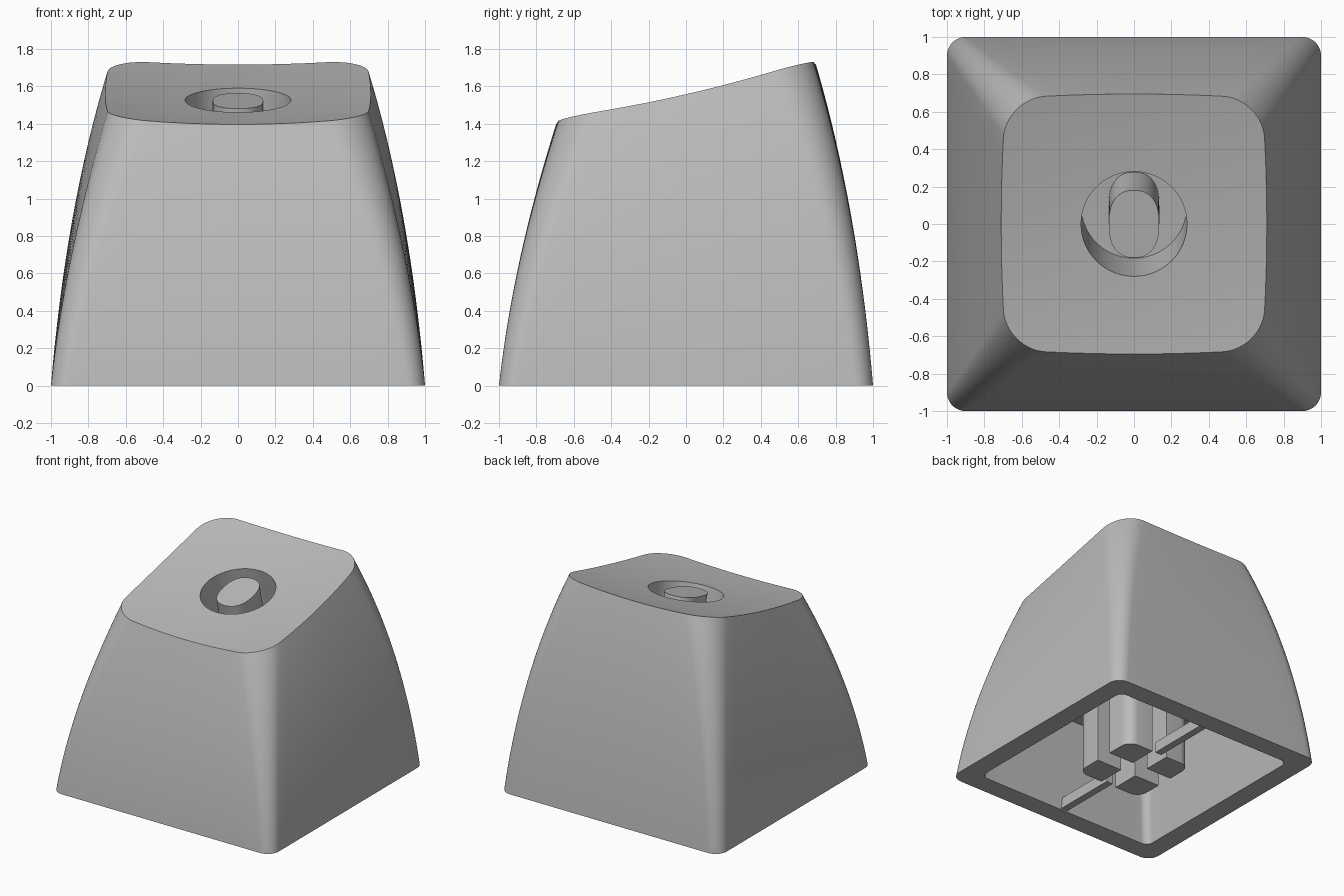
import bpy
import bmesh
import math

cube = bpy.data.objects.get("Cube")
if cube:
    bpy.data.objects.remove(cube, do_unlink=True)

grey = bpy.data.materials.new("matte_grey")
grey.use_nodes = True
COLOUR = (0.5, 0.5, 0.5, 1)
grey.diffuse_color = COLOUR
grey.node_tree.nodes["Principled BSDF"].inputs["Base Color"].default_value = COLOUR


def finish(name, bm):
    bmesh.ops.recalc_face_normals(bm, faces=bm.faces)
    mesh = bpy.data.meshes.new(name)
    bm.to_mesh(mesh)
    bm.free()
    mesh.materials.append(grey)
    obj = bpy.data.objects.new(name, mesh)
    bpy.context.collection.objects.link(obj)
    bpy.ops.object.select_all(action="DESELECT")
    obj.select_set(True)
    bpy.context.view_layer.objects.active = obj
    bpy.ops.object.shade_smooth_by_angle(angle=math.radians(30))
    return obj


def rounded_rect(hx, hy, radius, bulge=0.0, arc=12, side=12):
    """Outline of a rounded rectangle whose sides may bow outwards."""
    points = []
    for quarter in range(4):
        a0 = quarter * math.pi / 2
        sx, sy = ((1, 1), (-1, 1), (-1, -1), (1, -1))[quarter]
        for i in range(arc + 1):
            a = a0 + i / arc * math.pi / 2
            points.append((sx * (hx - radius) + radius * math.cos(a),
                           sy * (hy - radius) + radius * math.sin(a)))
        nx, ny = ((-1, 1), (-1, -1), (1, -1), (1, 1))[quarter]
        end = a0 + math.pi / 2
        ex = nx * (hx - radius) + radius * math.cos(end)
        ey = ny * (hy - radius) + radius * math.sin(end)
        x, y = points[-1]
        for i in range(1, side):
            f = i / side
            points.append((x + (ex - x) * f, y + (ey - y) * f))
    return [(x + bulge * x / hx * (1 - (y / hy) ** 2),
             y + bulge * y / hy * (1 - (x / hx) ** 2)) for x, y in points]


def dish(x, y):
    """Height of the tilted, hollowed top."""
    return 1.52 + 0.23 * y + 0.075 * (x * x + y * y)


def oval(angles, rx, ry, power):
    points = []
    for a in angles:
        c, s = math.cos(a), math.sin(a)
        r = (abs(c / rx) ** power + abs(s / ry) ** power) ** (-1 / power)
        points.append((r * c, r * s))
    return points


def blend(a, b, f):
    return [(p[0] + (q[0] - p[0]) * f, p[1] + (q[1] - p[1]) * f) for p, q in zip(a, b)]


def on_dish(outline):
    return [(x, y, dish(x, y)) for x, y in outline]


def sunk(outline, depth=0.42, lean=0.097):
    return [(x, y + lean, dish(x, y) - depth) for x, y in outline]


def flat(outline, z):
    return [(x, y, z) for x, y in outline]


rings = []
# Hollow inside, from ceiling to the rim
rings.append(flat(rounded_rect(0.72, 0.72, 0.07), 0.74))
rings.append(flat(rounded_rect(0.835, 0.835, 0.06), 0))

# Curved outer walls
STEPS = 24
for i in range(STEPS + 1):
    t = i / STEPS
    f = 0.5 * t + 0.5 * t * t
    top = rounded_rect(1 - 0.315 * f, 1 - 0.33 * f, 0.1 + 0.11 * f, 0.025 * f)
    rings.append([(x, y, t * dish(x, y)) for x, y in top])

# Dished top running in to the round recess, with the oval island inside
angles = [math.atan2(y, x) for x, y in top]
hole = oval(angles, 0.283, 0.28, 2)
island = oval(angles, 0.135, 0.18, 2.4)
for i in range(1, 9):
    rings.append(on_dish(blend(top, hole, i / 8)))
rings.append(sunk(hole))
rings.append(sunk(island))
rings.append(on_dish(island))

bm = bmesh.new()
loops = [[bm.verts.new(p) for p in ring] for ring in rings]
for a, b in zip(loops, loops[1:]):
    n = len(a)
    for i in range(n):
        j = (i + 1) % n
        bm.faces.new((a[i], a[j], b[j], b[i]))
bm.faces.new(loops[0])
bm.faces.new(loops[-1])
finish("cap_body", bm)


def add_box(bm, x0, x1, y0, y1, z0, z1):
    verts = bmesh.ops.create_cube(bm, size=1)["verts"]
    for v in verts:
        v.co = (x1 if v.co.x > 0 else x0, y1 if v.co.y > 0 else y0, z1 if v.co.z > 0 else z0)
    return verts


# Stem: four posts with rounded outer corners, parted by a cross slot
HALF, SLOT, CEILING = 0.305, 0.07, 0.76
bm = bmesh.new()
for sx in (1, -1):
    for sy in (1, -1):
        x0, x1 = sorted((sx * SLOT, sx * HALF))
        y0, y1 = sorted((sy * SLOT, sy * HALF))
        verts = add_box(bm, x0, x1, y0, y1, 0, CEILING)
        corner = [e for e in {e for v in verts for e in v.link_edges}
                  if all(abs(v.co.x) > 0.3 and abs(v.co.y) > 0.3 for v in e.verts)]
        bmesh.ops.bevel(bm, geom=corner, offset=0.09, segments=6,
                        profile=0.5, affect="EDGES")
finish("stem", bm)

# Thin ribs from the stem to the front and back walls
for name, sign in (("back_rib", 1), ("front_rib", -1)):
    bm = bmesh.new()
    y0, y1 = sorted((sign * 0.29, sign * 0.85))
    add_box(bm, -0.03, 0.03, y0, y1, 0.01, 0.1)
    finish(name, bm)
